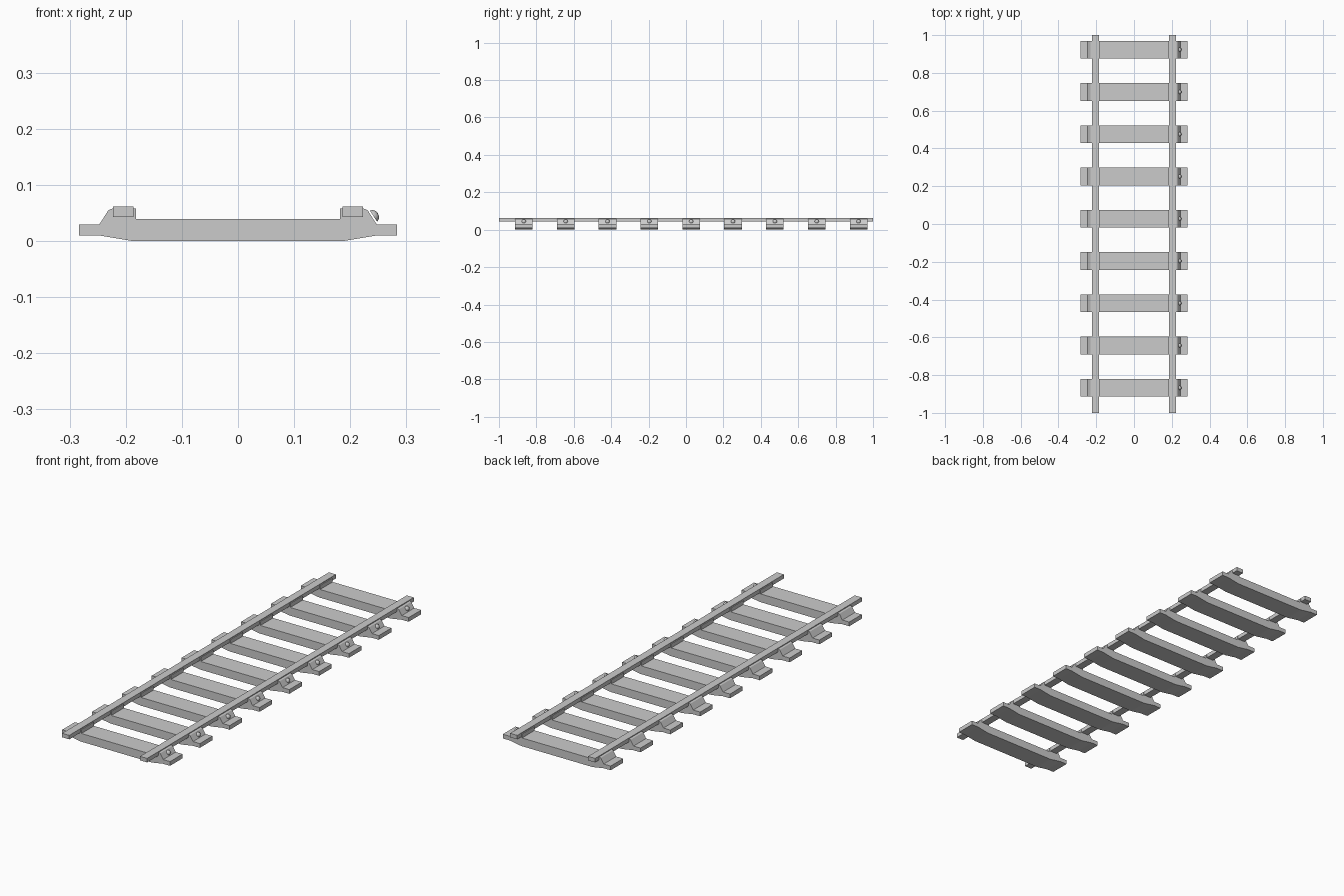
import bpy, bmesh, math
from mathutils import Matrix, Vector

if "Cube" in bpy.data.objects:
    bpy.data.objects.remove(bpy.data.objects["Cube"])

COUNT = 9
FIRST_Y, PITCH, HALF_W = -0.867, 0.2237, 0.047


def make_object(name, bm):
    bmesh.ops.recalc_face_normals(bm, faces=bm.faces)
    mesh = bpy.data.meshes.new(name)
    bm.to_mesh(mesh)
    bm.free()
    obj = bpy.data.objects.new(name, mesh)
    bpy.context.collection.objects.link(obj)
    return obj


def extrude_profile(name, points, y0, y1):
    """Extrude an (x, z) outline along y."""
    bm = bmesh.new()
    face = bm.faces.new([bm.verts.new((x, y0, z)) for x, z in points])
    moved = bmesh.ops.extrude_face_region(bm, geom=[face])["geom"]
    verts = [v for v in moved if isinstance(v, bmesh.types.BMVert)]
    bmesh.ops.translate(bm, verts=verts, vec=(0, y1 - y0, 0))
    return make_object(name, bm)


# Right half of the sleeper outline, bottom to top; mirrored for the left
half = [(0.187, 0.0), (0.247, 0.01), (0.283, 0.01), (0.283, 0.03),
        (0.247, 0.03), (0.231, 0.055), (0.224, 0.058), (0.222, 0.058),
        (0.222, 0.044), (0.187, 0.044), (0.187, 0.058), (0.182, 0.058),
        (0.182, 0.039)]
outline = half + [(-x, z) for x, z in reversed(half)]

# Bolt: low dome lying on the sloping outer shoulder
slope_normal = Vector((0.84, 0, 0.54))
bolt_turn = slope_normal.to_track_quat('Z', 'Y').to_matrix().to_4x4()


def make_bolt(y):
    bm = bmesh.new()
    bmesh.ops.create_uvsphere(bm, u_segments=12, v_segments=8, radius=0.0115)
    bmesh.ops.bisect_plane(bm, geom=bm.verts[:] + bm.edges[:] + bm.faces[:],
                           plane_co=(0, 0, 0), plane_no=(0, 0, 1),
                           clear_inner=True)
    bmesh.ops.holes_fill(bm, edges=[e for e in bm.edges if e.is_boundary])
    place = Matrix.Translation((0.2415, y, 0.0445)) @ bolt_turn
    bm.transform(place @ Matrix.Diagonal((1, 1, 0.8, 1)))
    obj = make_object("bolt", bm)
    bpy.context.view_layer.objects.active = obj
    obj.select_set(True)
    bpy.ops.object.shade_smooth_by_angle(angle=math.radians(40))
    obj.select_set(False)


# Sleepers, with a bolt on the right side of each
for i in range(COUNT):
    y = FIRST_Y + i * PITCH
    extrude_profile("sleeper", outline, y - HALF_W, y + HALF_W)
    make_bolt(y)

# Rails
for side, name in ((-1, "left_rail"), (1, "right_rail")):
    a, b = 0.186 * side, 0.223 * side
    extrude_profile(name, [(a, 0.043), (b, 0.043), (b, 0.062), (a, 0.062)],
                    -1.0, 1.0)
